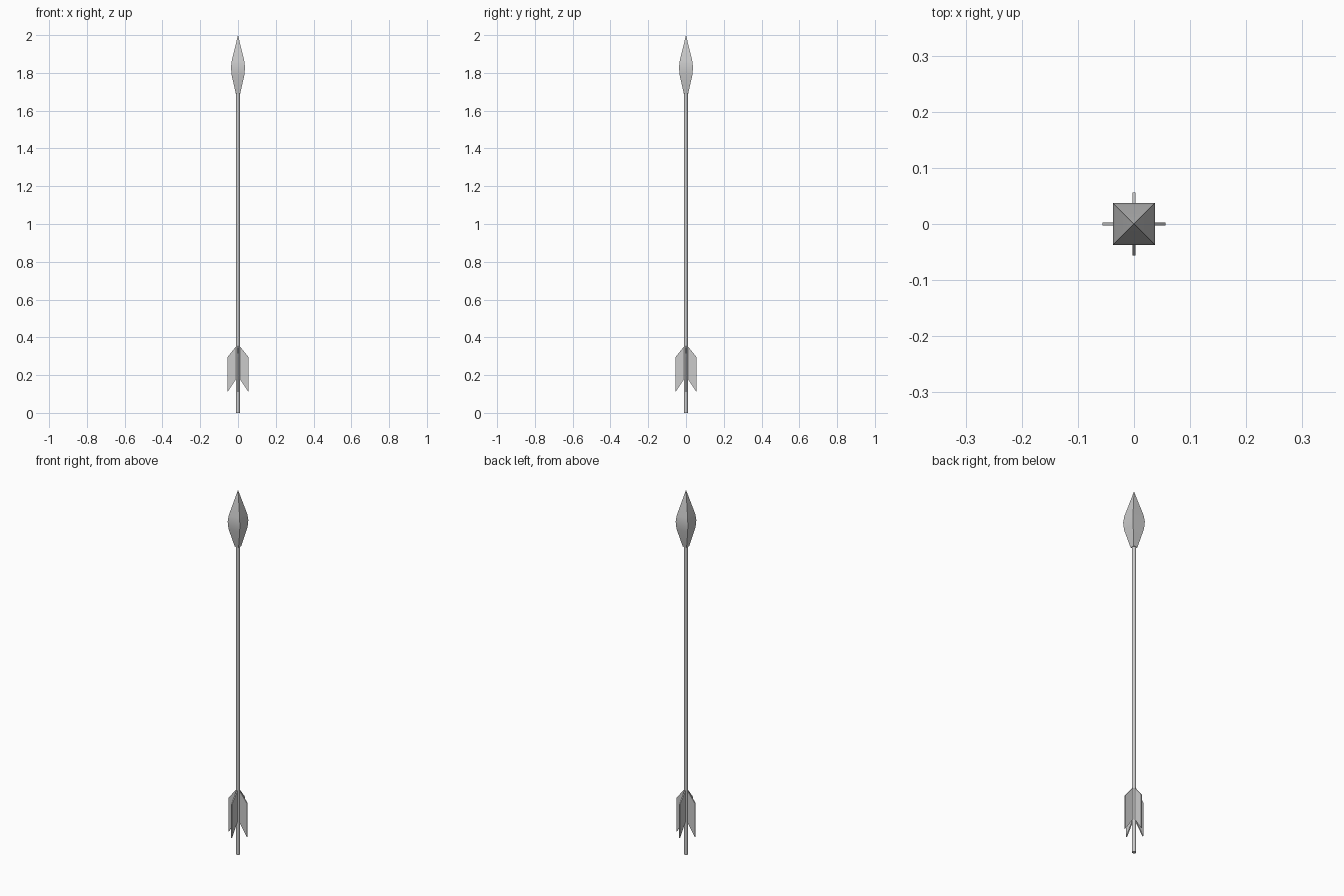
import bpy, bmesh
from math import pi, cos, sin

if "Cube" in bpy.data.objects:
    bpy.data.objects.remove(bpy.data.objects["Cube"])


def make_object(name, bm, smooth=None):
    bmesh.ops.recalc_face_normals(bm, faces=bm.faces)
    mesh = bpy.data.meshes.new(name)
    bm.to_mesh(mesh)
    bm.free()
    obj = bpy.data.objects.new(name, mesh)
    bpy.context.collection.objects.link(obj)
    if smooth:
        bpy.ops.object.select_all(action='DESELECT')
        obj.select_set(True)
        bpy.context.view_layer.objects.active = obj
        bpy.ops.object.shade_smooth_by_angle(angle=smooth)
    return obj


# Shaft
bpy.ops.mesh.primitive_cylinder_add(vertices=8, radius=0.0105, depth=1.72,
                                    location=(0, 0, 0.86), rotation=(0, 0, pi / 8))
bpy.context.object.name = "shaft"
bpy.ops.object.shade_smooth_by_angle(angle=pi / 3)

# Arrowhead: square section, swelling then tapering to a point
profile = [(0.0115, 1.69), (0.034, 1.79), (0.037, 1.83), (0.033, 1.865)]
bm = bmesh.new()
rings = [[bm.verts.new((sx * r, sy * r, z))
          for sx, sy in ((-1, -1), (1, -1), (1, 1), (-1, 1))] for r, z in profile]
tip = bm.verts.new((0, 0, 2.0))
bm.faces.new(rings[0])
for i in range(4):
    j = (i + 1) % 4
    for lo, hi in zip(rings, rings[1:]):
        bm.faces.new((lo[i], lo[j], hi[j], hi[i]))
    bm.faces.new((rings[-1][i], rings[-1][j], tip))
make_object("arrowhead", bm, smooth=pi / 4)

# Fletching: four thin swept vanes
outline = [(0, 0.365), (0.056, 0.295), (0.056, 0.11), (0.009, 0.18), (0, 0.18)]
half = 0.003
for k in range(4):
    c, s = round(cos(k * pi / 2)), round(sin(k * pi / 2))
    bm = bmesh.new()
    sides = [[bm.verts.new((c * r - s * t, s * r + c * t, z)) for r, z in outline]
             for t in (-half, half)]
    bm.faces.new(sides[0])
    bm.faces.new(sides[1])
    for i in range(len(outline)):
        j = (i + 1) % len(outline)
        bm.faces.new((sides[0][i], sides[0][j], sides[1][j], sides[1][i]))
    make_object(f"fletching_vane_{k + 1}", bm)
